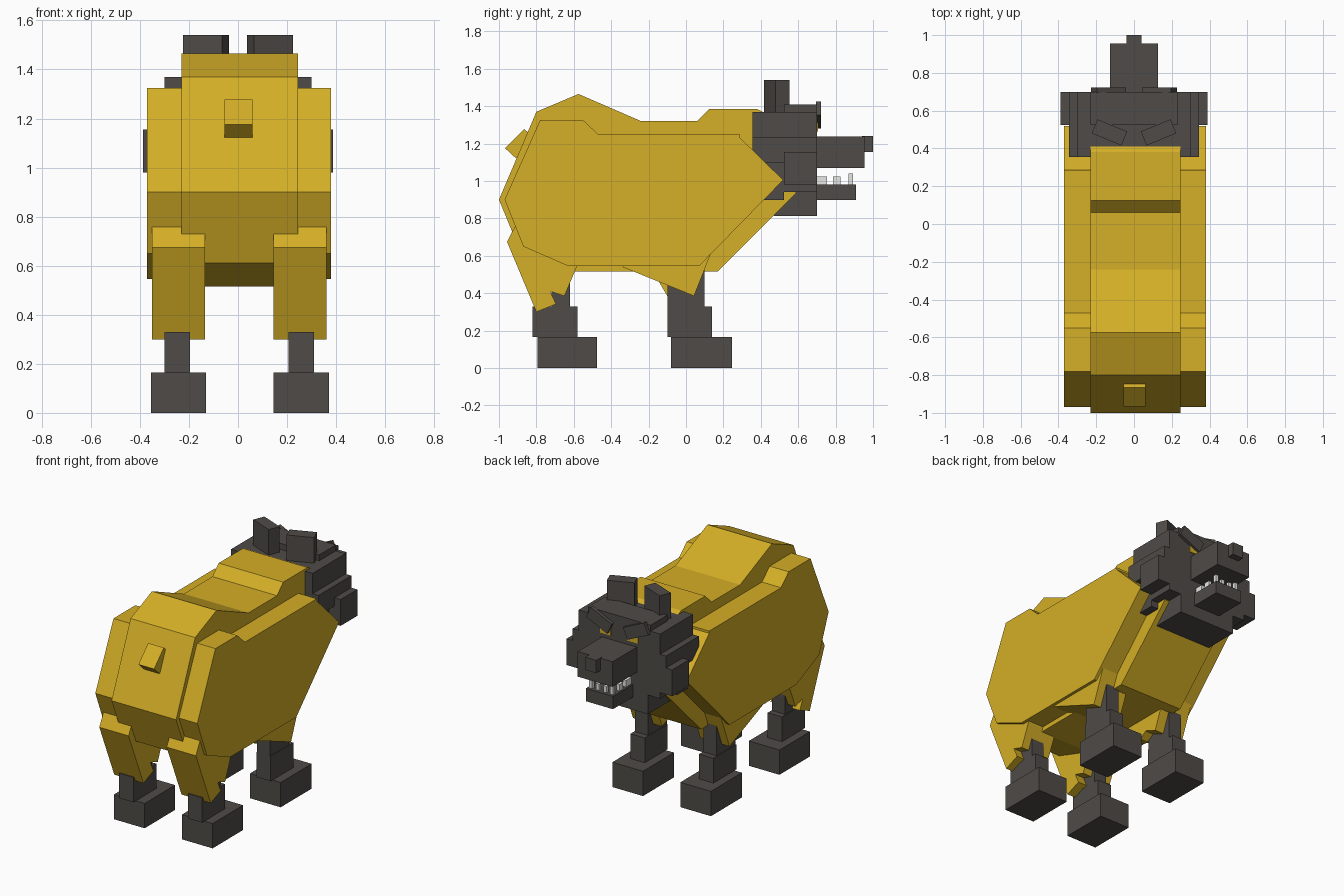
import bpy, bmesh, math
from mathutils import Matrix, Vector

cube = bpy.data.objects.get("Cube")
if cube:
    bpy.data.objects.remove(cube, do_unlink=True)


def material(name, rgb):
    m = bpy.data.materials.new(name)
    m.use_nodes = True
    m.diffuse_color = (*rgb, 1)
    m.node_tree.nodes["Principled BSDF"].inputs["Base Color"].default_value = (*rgb, 1)
    return m


GOLD = material("golden fur", (0.66, 0.425, 0.02))
DARK = material("charcoal fur", (0.078, 0.070, 0.063))
WHITE = material("tooth white", (0.80, 0.80, 0.78))


def finish(name, bm, mat):
    bmesh.ops.recalc_face_normals(bm, faces=bm.faces)
    me = bpy.data.meshes.new(name)
    bm.to_mesh(me)
    bm.free()
    me.materials.append(mat)
    ob = bpy.data.objects.new(name, me)
    bpy.context.scene.collection.objects.link(ob)
    return ob


def prism(name, profile, x0, x1, mat):
    """Side profile of (y, z) points, extruded from x0 to x1."""
    bm = bmesh.new()
    face = bm.faces.new([bm.verts.new((x0, y, z)) for y, z in profile])
    ext = bmesh.ops.extrude_face_region(bm, geom=[face])["geom"]
    verts = [v for v in ext if isinstance(v, bmesh.types.BMVert)]
    bmesh.ops.translate(bm, verts=verts, vec=(x1 - x0, 0, 0))
    return finish(name, bm, mat)


def box(name, x, y, z, mat, turn=0.0, axis='Z'):
    """Box from three (min, max) ranges, turned about its own centre."""
    centre = Vector([(a + b) / 2 for a, b in (x, y, z)])
    size = [b - a for a, b in (x, y, z)]
    bm = bmesh.new()
    bmesh.ops.create_cube(bm, size=1, matrix=Matrix.Translation(centre)
                          @ Matrix.Rotation(math.radians(turn), 4, axis)
                          @ Matrix.Diagonal((*size, 1)))
    return finish(name, bm, mat)


# Body core, with the raised rump and shoulder hump
prism("body_core", [(-1.0, 0.90), (-0.80, 1.37), (-0.575, 1.465), (-0.24, 1.32),
                    (0.06, 1.32), (0.125, 1.385), (0.38, 1.385), (0.41, 1.37),
                    (0.59, 0.935), (0.17, 0.515), (-0.60, 0.515), (-0.88, 0.61)],
      -0.23, 0.245, GOLD)

flank = [(-0.97, 0.90), (-0.78, 1.325), (-0.55, 1.325), (-0.47, 1.25), (0.285, 1.25),
         (0.285, 1.235), (0.52, 1.005), (0.07, 0.545), (-0.63, 0.545), (-0.87, 0.65)]
rear_thigh = [(-0.957, 0.675), (-0.905, 0.775), (-0.50, 0.80), (-0.587, 0.534),
              (-0.65, 0.385), (-0.726, 0.41), (-0.695, 0.342), (-0.80, 0.30)]
front_thigh = [(-0.34, 0.54), (0.043, 0.385), (0.14, 0.63), (0.0, 0.70), (-0.25, 0.65)]
thigh_flap = [(-0.15, 0.47), (-0.10, 0.385), (-0.05, 0.42), (-0.03, 0.50)]

# Parts repeated on both sides
for s, side in ((1, "left"), (-1, "right")):
    def span(a, b, c=0.0):
        return tuple(sorted((c + s * a, c + s * b)))

    prism("flank_" + side, flank, *span(0.22, 0.375, 0.005), GOLD)
    prism("rear_thigh_" + side, rear_thigh, *span(0.14, 0.355, 0.005), GOLD)
    prism("front_thigh_" + side, front_thigh, *span(0.14, 0.355, 0.005), GOLD)
    prism("thigh_flap_" + side, thigh_flap, *span(0.14, 0.20, 0.005), GOLD)

    # Legs: foot, ankle and shin
    for leg, foot, ankle, shin in (
            ("rear", (-0.795, -0.475), (-0.82, -0.58), (-0.72, -0.62)),
            ("front", (-0.08, 0.245), (-0.10, 0.14), (-0.10, 0.10))):
        tag = leg + "_" + side
        box("foot_" + tag, span(0.1375, 0.3625, 0.0075), foot, (0, 0.165), DARK)
        box("ankle_" + tag, span(0.20, 0.305, 0.005), ankle, (0.165, 0.33), DARK)
        box("shin_" + tag, span(0.205, 0.30, 0.005), shin, (0.32, 0.60), DARK)

    # Ears, brows and eyes
    box("ear_" + side, span(0.045, 0.215), (0.445, 0.525), (1.36, 1.54), DARK, s * 22)
    box("brow_" + side, span(0.05, 0.22), (0.695, 0.722), (1.312, 1.392), DARK, -s * 25, 'Y')
    box("eye_" + side, span(0.06, 0.14), (0.698, 0.706), (1.265, 1.325), GOLD)

    # Teeth standing on the lower jaw
    for i, (y0, y1, top) in enumerate(((0.70, 0.755, 1.025), (0.785, 0.825, 1.025),
                                       (0.87, 0.892, 1.04))):
        box(f"tooth_{side}_{i}", span(0.065, 0.088), (y0, y1), (0.975, top), WHITE)
    box("front_tooth_" + side, span(0.015, 0.04), (0.872, 0.89), (0.975, 1.025), WHITE)

# Stubby tilted tail
prism("tail", [(-0.967, 1.175), (-0.865, 1.278), (-0.80, 1.22), (-0.91, 1.122)],
      -0.055, 0.06, GOLD)

# Head: stepped blocks
for name, x, y, z in (
        ("head_crown", 0.30, (0.355, 0.70), (1.235, 1.37)),
        ("head_back", 0.343, (0.355, 0.53), (1.10, 1.235)),
        ("head_back_lower", 0.30, (0.41, 0.525), (0.897, 1.11)),
        ("head_front", 0.343, (0.525, 0.70), (1.15, 1.235)),
        ("head_cheeks", 0.388, (0.525, 0.70), (0.98, 1.155)),
        ("head_jowls", 0.30, (0.525, 0.70), (0.94, 0.985)),
        ("head_forehead", 0.23, (0.525, 0.70), (1.23, 1.41)),
        ("head_chin", 0.21, (0.47, 0.70), (0.813, 0.945)),
        ("snout", 0.128, (0.69, 0.955), (1.07, 1.237)),
        ("nose", 0.04, (0.94, 1.0), (1.155, 1.24)),
        ("lower_jaw", 0.10, (0.69, 0.91), (0.897, 0.982))):
    box(name, (-x, x), y, z, DARK)
